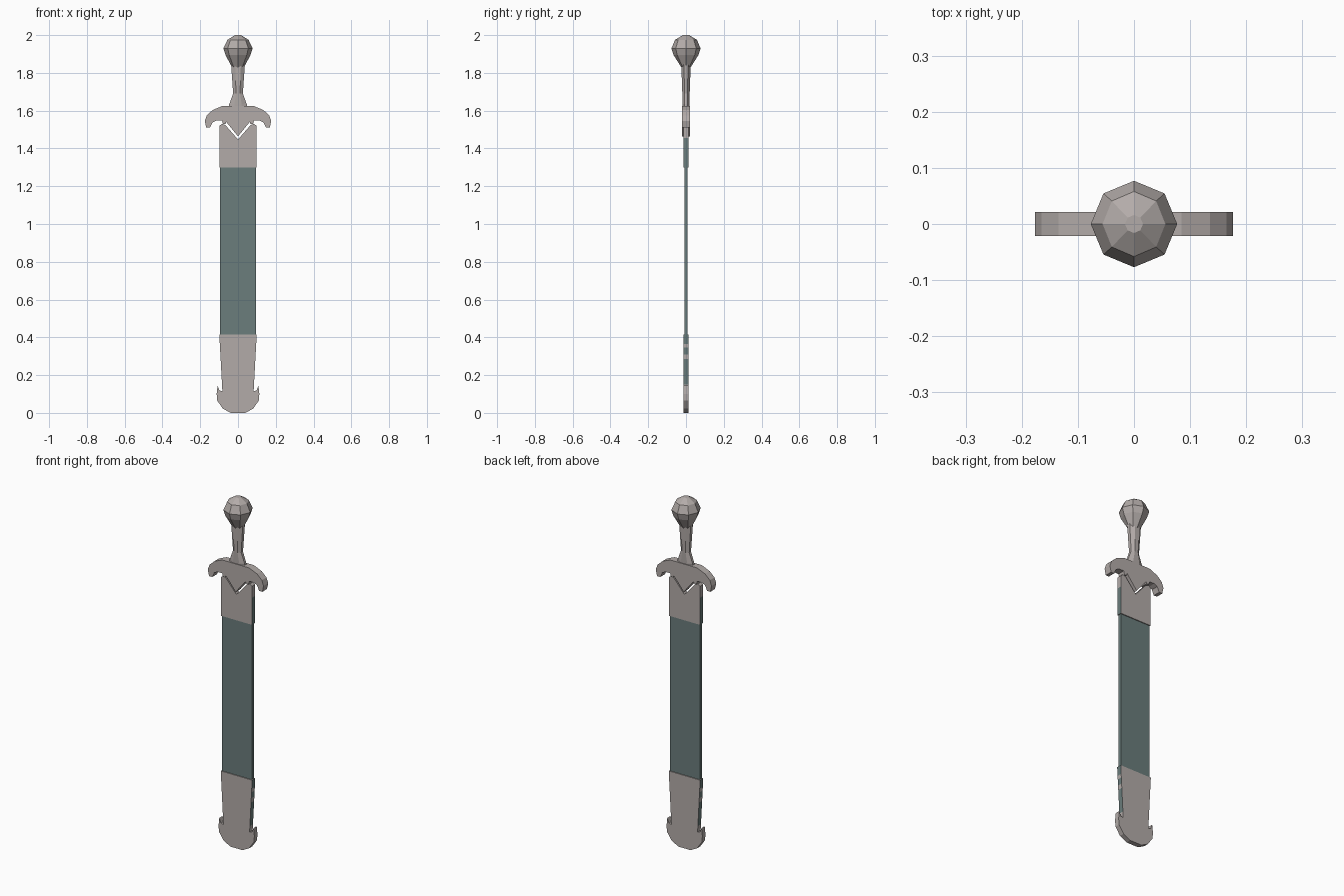
import bpy, bmesh, math

if "Cube" in bpy.data.objects:
    bpy.data.objects.remove(bpy.data.objects["Cube"])


def material(name, rgb):
    m = bpy.data.materials.new(name)
    m.diffuse_color = (*rgb, 1)
    m.use_nodes = True
    m.node_tree.nodes["Principled BSDF"].inputs["Base Color"].default_value = m.diffuse_color
    return m


STEEL = material("warm_grey_metal", (0.45, 0.41, 0.395))
TEAL = material("dark_teal_leather", (0.145, 0.205, 0.2))


def finish(name, bm, mats):
    bmesh.ops.recalc_face_normals(bm, faces=bm.faces)
    me = bpy.data.meshes.new(name)
    bm.to_mesh(me)
    bm.free()
    for m in mats:
        me.materials.append(m)
    ob = bpy.data.objects.new(name, me)
    bpy.context.collection.objects.link(ob)
    return ob


def plate(name, outline, depth, mats, bands=()):
    """Extrude an x-z outline through y; sideways faces inside z bands get material 1."""
    bm = bmesh.new()
    front = bm.faces.new([bm.verts.new((x, -depth, z)) for x, z in outline])
    ext = bmesh.ops.extrude_face_region(bm, geom=[front], use_keep_orig=True)
    for v in ext["geom"]:
        if isinstance(v, bmesh.types.BMVert):
            v.co.y = depth
    bm.normal_update()
    for f in bm.faces:
        z = f.calc_center_median().z
        if abs(f.normal.x) > 0.9 and any(a < z < b for a, b in bands):
            f.material_index = 1
    bmesh.ops.triangulate(bm, faces=[f for f in bm.faces if len(f.verts) > 4])
    return finish(name, bm, mats)


def mirrored(half):
    """Right half listed top to bottom; adds the left half."""
    return half + [(-x, z) for x, z in reversed(half) if x > 1e-6]


def rings(name, sections, sides, turn=0.0, stagger=False):
    """Stack of elliptical rings (z, x radius, y radius)."""
    bm = bmesh.new()
    loops = []
    for z, rx, ry in sections:
        loops.append([bm.verts.new((rx * math.cos(a), ry * math.sin(a), z))
                      for a in [turn + 2 * math.pi * i / sides for i in range(sides)]])
    for lo, hi in zip(loops, loops[1:]):
        for i in range(sides):
            j = (i + 1) % sides
            bm.faces.new((lo[i], lo[j], hi[j], hi[i]))
    bm.faces.new(loops[0])
    bm.faces.new(loops[-1])
    return finish(name, bm, [STEEL])


# Pommel: faceted, tapering down to the grip
rings("pommel", [(1.825, 0.030, 0.022), (1.895, 0.066, 0.066), (1.93, 0.077, 0.077),
                 (1.975, 0.056, 0.058), (2.0, 0.016, 0.016)], 8)

# Grip: waisted, flaring at the guard
rings("grip", [(1.61, 0.055, 0.018), (1.635, 0.050, 0.019), (1.69, 0.028, 0.021),
               (1.76, 0.033, 0.024), (1.85, 0.040, 0.026)], 8, math.pi / 8)

# Cross guard with drooping ends and a central point
plate("cross_guard", mirrored([
    (0.085, 1.624), (0.135, 1.603), (0.165, 1.575), (0.176, 1.545), (0.168, 1.51),
    (0.148, 1.51), (0.135, 1.538), (0.115, 1.548), (0.085, 1.548), (0.08, 1.528),
    (0.066, 1.53), (0.062, 1.54), (0, 1.464)]), 0.021, [STEEL])

# Scabbard body
plate("scabbard_body", [(-0.094, 0.40), (0.094, 0.40), (0.094, 1.31), (-0.094, 1.31)],
      0.009, [TEAL])

# Scabbard throat fitting with V notch; its narrow edges are leather
plate("scabbard_throat", mirrored([
    (0, 1.447), (0.066, 1.523), (0.085, 1.53), (0.098, 1.52), (0.098, 1.455),
    (0.098, 1.30)]), 0.014, [STEEL, TEAL], [(1.30, 1.45)])

# Scabbard tip fitting with banded leather edges
edge = [(0.099 - 0.016 * (0.415 - z) / 0.295, z)
        for z in (0.415, 0.365, 0.345, 0.31, 0.285, 0.15, 0.115)]
plate("scabbard_tip", mirrored(edge + [
    (0.098, 0.118), (0.108, 0.145), (0.113, 0.10), (0.110, 0.065), (0.08, 0.022),
    (0.038, 0.0)]), 0.014, [STEEL, TEAL],
    [(0.365, 0.415), (0.31, 0.345), (0.15, 0.285)])
